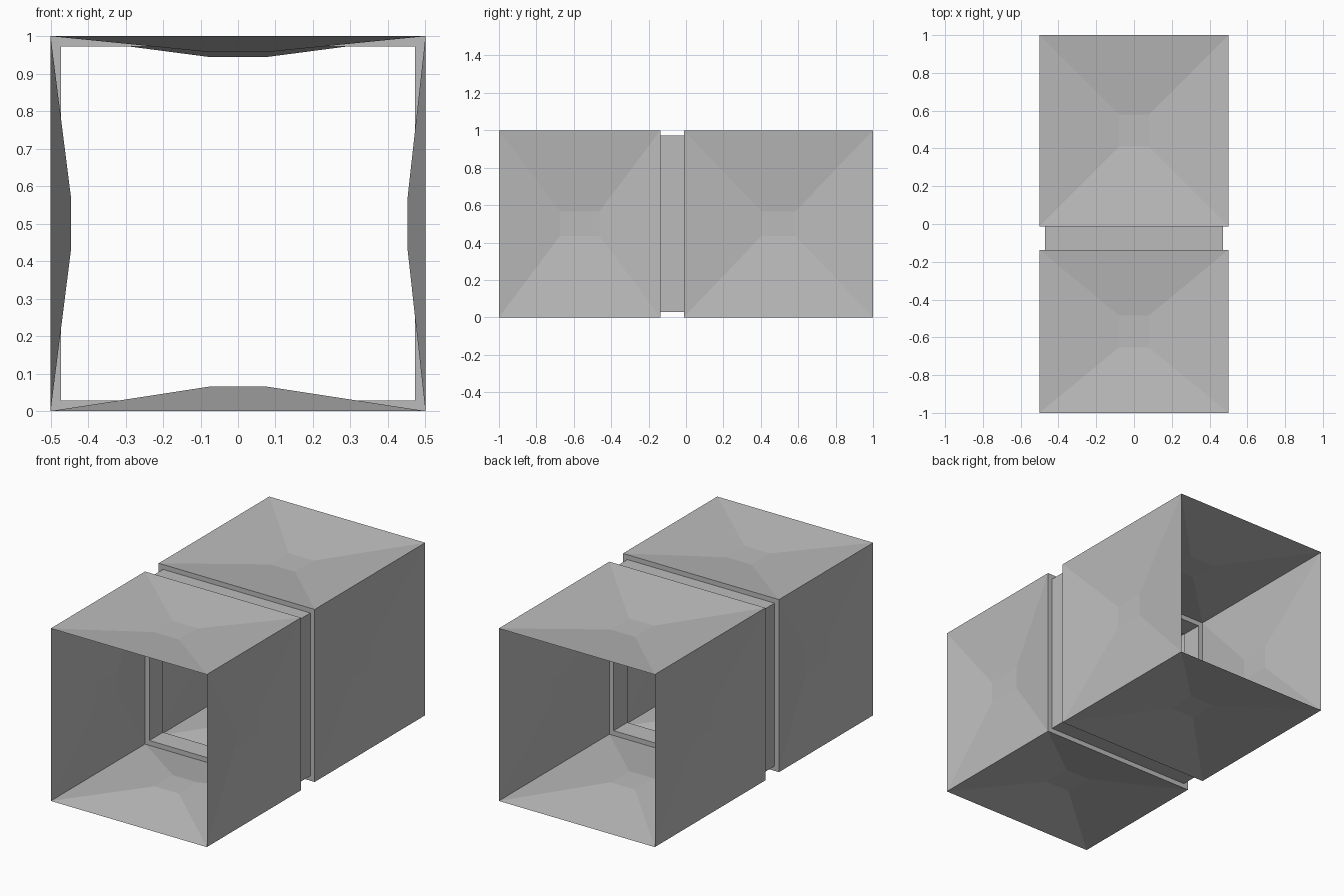
import bpy
import bmesh
from mathutils import Matrix, Vector
from math import pi

cube = bpy.data.objects.get("Cube")
if cube:
    bpy.data.objects.remove(cube, do_unlink=True)

grey = bpy.data.materials.new("plain grey")
grey.use_nodes = True
colour = (0.5, 0.5, 0.5, 1)
grey.diffuse_color = colour
grey.node_tree.nodes["Principled BSDF"].inputs["Base Color"].default_value = colour

CENTRE = Matrix.Translation((0, 0, 0.5))
TURNS = [CENTRE @ Matrix.Rotation(k * pi / 2, 4, 'Y') for k in range(4)]
RADIUS, INNER = 0.5, 0.472
FRONT_STEP, BACK_STEP = -0.137, -0.012


def rect(u, y0, y1, height):
    """Four corners of a rectangle on the upward-facing side of the tube."""
    return [Vector(c) for c in ((-u, y0, height), (u, y0, height),
                                (u, y1, height), (-u, y1, height))]


def add_face(bm, points, turn):
    bm.faces.new([bm.verts.new(turn @ p) for p in points])


def finish(name, bm):
    bmesh.ops.remove_doubles(bm, verts=bm.verts, dist=0.0001)
    mesh = bpy.data.meshes.new(name)
    bm.to_mesh(mesh)
    bm.free()
    mesh.materials.append(grey)
    obj = bpy.data.objects.new(name, mesh)
    bpy.context.collection.objects.link(obj)


def dented_sleeve(name, y0, y1, dents):
    """Open square tube; each wall is pushed in to a small flat centre."""
    bm = bmesh.new()
    mid = (y0 + y1) / 2
    for turn, (depth, half_u, half_y) in zip(TURNS, dents):
        outer = rect(RADIUS, y0, y1, RADIUS)
        inner = rect(half_u, mid - half_y, mid + half_y, RADIUS - depth)
        add_face(bm, inner, turn)
        for i in range(4):
            j = (i + 1) % 4
            add_face(bm, (outer[i], outer[j], inner[j], inner[i]), turn)
    finish(name, bm)


# Dents run top, left, bottom, right: depth, half width, half length
dented_sleeve("front_sleeve", -1, FRONT_STEP,
              [(0.042, 0.08, 0.085), (0.048, 0.065, 0.105),
               (0.065, 0.078, 0.085), (0.055, 0.065, 0.105)])
dented_sleeve("back_sleeve", BACK_STEP, 1,
              [(0.055, 0.08, 0.085), (0.048, 0.065, 0.09),
               (0.06, 0.078, 0.085), (0.052, 0.065, 0.09)])

# Recessed band with its two step walls
bm = bmesh.new()
for turn in TURNS:
    band = rect(INNER, FRONT_STEP, BACK_STEP, INNER)
    rim = rect(RADIUS, FRONT_STEP, BACK_STEP, RADIUS)
    add_face(bm, band, turn)
    add_face(bm, (rim[0], rim[1], band[1], band[0]), turn)
    add_face(bm, (rim[2], rim[3], band[3], band[2]), turn)
finish("recessed_band", bm)
